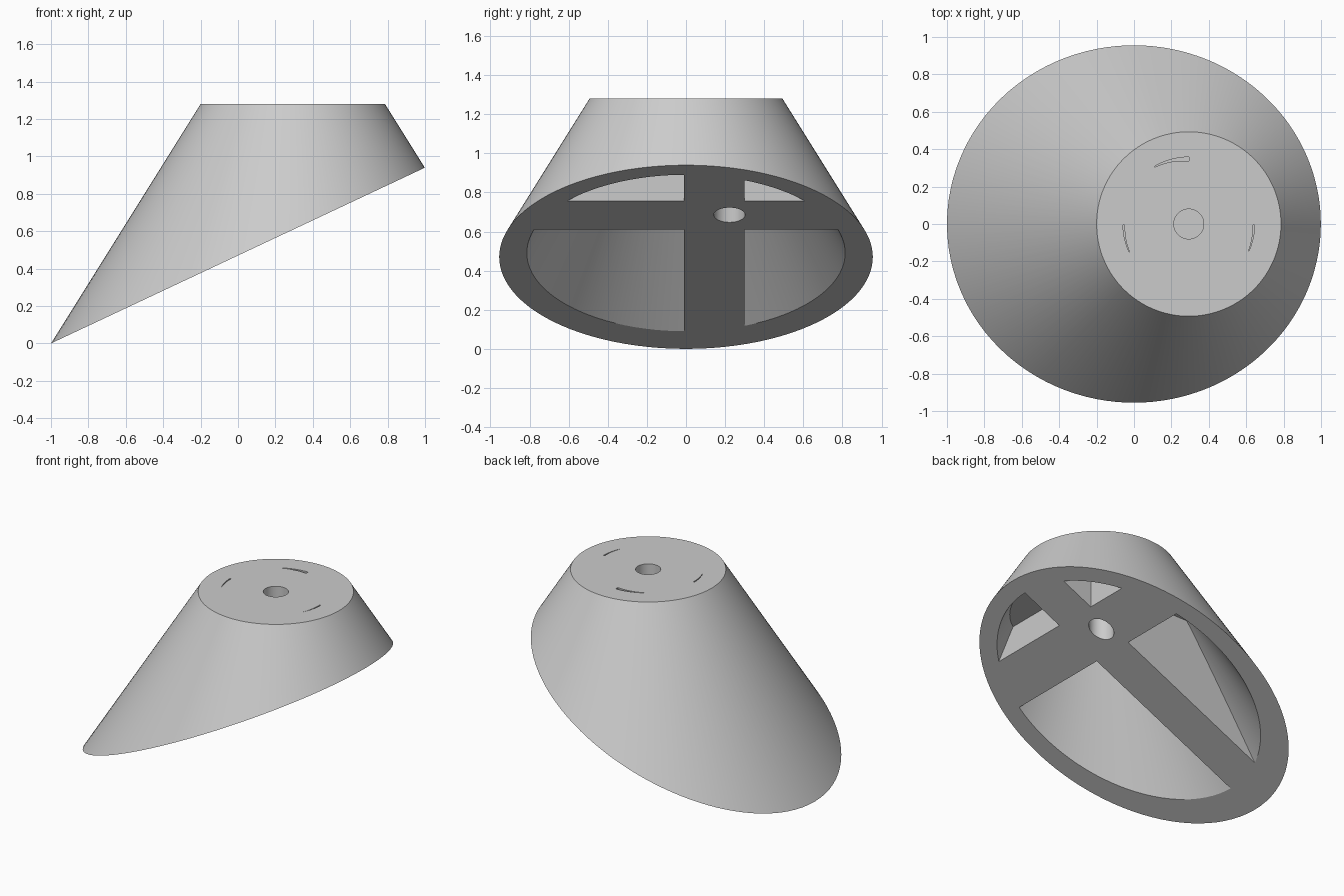
import bpy, bmesh, math
from mathutils import Vector

AXIS, TOP, TOP_R, SLOPE = 0.293, 1.28, 0.493, 0.625   # cone axis x, top height, top radius, flare
TILT = 0.47                                          # slope of the slanted underside
WALL, CEILING = 0.135, 0.95                          # rim thickness and pocket ceiling
RIB_X, RIB_Y = (0.30, 0.61), (-0.01, 0.30)           # extents of the two crossing ribs

if "Cube" in bpy.data.objects:
    bpy.data.objects.remove(bpy.data.objects["Cube"])

grey = bpy.data.materials.new("light_grey")
grey.use_nodes = True
colour = (0.6, 0.6, 0.6, 1)
grey.diffuse_color = colour
grey.node_tree.nodes["Principled BSDF"].inputs["Base Color"].default_value = colour


def radius(z):
    return TOP_R + SLOPE * (TOP - z)


def finish(bm, name):
    bmesh.ops.recalc_face_normals(bm, faces=bm.faces)
    mesh = bpy.data.meshes.new(name)
    bm.to_mesh(mesh)
    bm.free()
    mesh.materials.append(grey)
    obj = bpy.data.objects.new(name, mesh)
    bpy.context.collection.objects.link(obj)
    return obj


def frustum(x, y, z0, r0, z1, r1, segments=128):
    bm = bmesh.new()
    bmesh.ops.create_cone(bm, cap_ends=True, segments=segments, radius1=r0, radius2=r1, depth=z1 - z0)
    bmesh.ops.translate(bm, verts=bm.verts, vec=(x, y, (z0 + z1) / 2))
    return bm


def slice_off(bm, point, normal):
    """Remove everything on the normal's side of a plane and close the cut."""
    geom = bm.verts[:] + bm.edges[:] + bm.faces[:]
    cut = bmesh.ops.bisect_plane(bm, geom=geom, plane_co=point, plane_no=normal, clear_outer=True)
    edges = [e for e in cut["geom_cut"] if isinstance(e, bmesh.types.BMEdge)]
    bmesh.ops.contextual_create(bm, geom=edges)


# Flared body with a slanted underside
bm = frustum(AXIS, 0, -0.1, radius(-0.1), TOP, TOP_R)
slice_off(bm, Vector((-1, 0, 0)), Vector((TILT, 0, -1)))
body = finish(bm, "flared_body")
cutters = []

# Four pockets around the crossing ribs
for i, sx in enumerate((1, -1)):
    for j, sy in enumerate((1, -1)):
        bm = frustum(AXIS, 0, -0.2, radius(-0.2) - WALL, CEILING, radius(CEILING) - WALL)
        slice_off(bm, Vector((RIB_X[1 - i], 0, 0)), Vector((-sx, 0, 0)))
        slice_off(bm, Vector((0, RIB_Y[1 - j], 0)), Vector((0, -sy, 0)))
        cutters.append(finish(bm, "pocket_cutter"))

# Blind holes in the top and in the rib crossing
cutters.append(finish(frustum(AXIS, 0, 1.06, 0.08, 1.4, 0.08, 48), "top_hole_cutter"))
cutters.append(finish(frustum(0.457, 0.222, 0.4, 0.08, CEILING, 0.08, 48), "rib_hole_cutter"))


# Tapered arc slots in the top
def slot(start, end, outer, width, steps=10):
    bm = bmesh.new()
    ring = []
    for k in range(steps + 1):
        ring.append((k / steps, outer))
    for k in reversed(range(steps + 1)):
        t = k / steps
        ring.append((t, outer - width * (1 - 0.85 * t)))
    verts = []
    for t, r in ring:
        a = math.radians(start + (end - start) * t)
        verts.append(bm.verts.new((AXIS + r * math.cos(a), r * math.sin(a), 1.2)))
    face = bm.faces.new(verts)
    up = bmesh.ops.extrude_face_region(bm, geom=[face])["geom"]
    bmesh.ops.translate(bm, vec=(0, 0, 0.2), verts=[v for v in up if isinstance(v, bmesh.types.BMVert)])
    cutters.append(finish(bm, "slot_cutter"))


slot(90, 121, 0.358, 0.022)
slot(181, 205, 0.352, 0.009)
slot(359, 335, 0.352, 0.009)

# Carve the body, then drop the cutters
bpy.ops.object.select_all(action="DESELECT")
bpy.context.view_layer.objects.active = body
body.select_set(True)
for cutter in cutters:
    cutter.hide_render = True
    mod = body.modifiers.new("carve", "BOOLEAN")
    mod.operation, mod.solver, mod.object = "DIFFERENCE", "EXACT", cutter
    bpy.ops.object.modifier_apply(modifier=mod.name)
for cutter in cutters:
    bpy.data.objects.remove(cutter)
bpy.ops.object.shade_smooth_by_angle(angle=math.radians(25))
